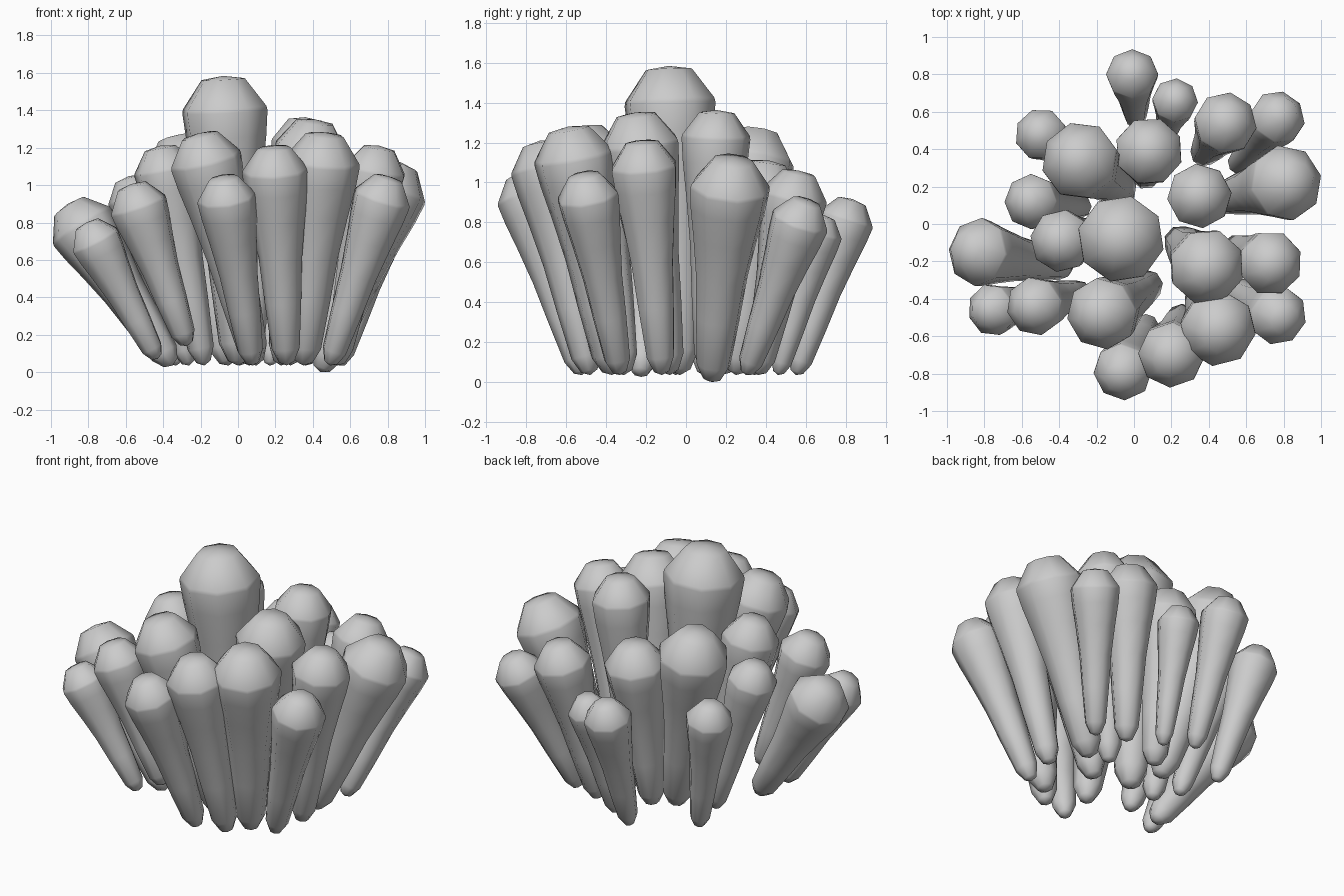
import bpy, bmesh, math
from mathutils import Vector

if "Cube" in bpy.data.objects:
    bpy.data.objects.remove(bpy.data.objects["Cube"])

SIDES = 8
# club outline: (fraction of the base-to-head distance, fraction of head radius)
STEM = [(0.02, 0.24), (0.09, 0.43), (0.33, 0.56), (0.55, 0.66),
        (0.75, 0.82), (0.9, 0.96), (1.0, 1.02)]
# blunt tip: (offset past the head in radii, fraction of head radius)
CAP = [(0.1, 1.0), (0.76, 0.52)]

# head x, head y, radius, top z, base x, base y
CLUBS = [
    # back
    (-.01, .80, .137, .92, .01, .55), (.22, .66, .12, .84, .17, .46),
    (.49, .54, .165, 1.06, .36, .36), (.77, .57, .145, .92, .54, .30),
    (.08, .39, .18, 1.11, .06, .25), (-.50, .48, .137, .92, -.33, .34),
    (-.29, .34, .205, 1.27, -.05, .17),
    # middle
    (.81, .22, .20, 1.13, .44, .13), (.35, .15, .17, 1.36, .28, .11),
    (-.55, .12, .145, 1.05, -.26, .09), (-.83, -.15, .18, .92, -.35, -.23),
    (-.39, -.09, .165, 1.21, -.18, -.05), (-.07, -.08, .23, 1.58, .0, -.03),
    (.39, -.23, .20, 1.35, .23, -.08), (.73, -.21, .17, 1.21, .53, -.12),
    # front
    (-.76, -.46, .137, .81, -.43, -.38), (-.53, -.44, .155, 1.01, -.27, -.36),
    (-.17, -.48, .19, 1.28, .10, -.31), (-.06, -.79, .155, 1.05, .08, -.52),
    (.20, -.70, .175, 1.21, .26, -.48), (.45, -.56, .20, 1.28, .35, -.37),
    (.77, -.49, .155, 1.05, .49, -.33),
]
FOOT = {7: 0.0, 15: 0.07, 16: 0.14}  # feet that differ from the usual height


def make_club(i, x, y, r, top, bx, by):
    base = Vector((bx, by, FOOT.get(i, 0.035)))
    head = Vector((x, y, top - 0.82 * r))
    axis = (head - base).normalized()
    side = axis.cross(Vector((0, 1, 0))).normalized()
    up = axis.cross(side)
    rings = [(base.lerp(head, t), f * r) for t, f in STEM]
    rings += [(head + axis * o * r, f * r) for o, f in CAP]

    bm = bmesh.new()
    loops = []
    for c, rad in rings:
        loop = []
        for k in range(SIDES):
            a = math.tau * k / SIDES + i * 0.7
            loop.append(bm.verts.new(c + (side * math.cos(a) + up * math.sin(a)) * rad))
        loops.append(loop)
    first, last = bm.verts.new(base), bm.verts.new(head + axis * 0.84 * r)
    for k in range(SIDES):
        n = (k + 1) % SIDES
        for p, q in zip(loops, loops[1:]):
            bm.faces.new((p[k], p[n], q[n], q[k]))
        bm.faces.new((first, loops[0][n], loops[0][k]))
        bm.faces.new((last, loops[-1][k], loops[-1][n]))
    bmesh.ops.recalc_face_normals(bm, faces=bm.faces)
    for f in bm.faces:
        f.smooth = True
    name = f"club_stalk_{i + 1:02d}"
    me = bpy.data.meshes.new(name)
    bm.to_mesh(me)
    bm.free()
    bpy.context.collection.objects.link(bpy.data.objects.new(name, me))


# cluster of club-shaped stalks fanning outwards
for i, club in enumerate(CLUBS):
    make_club(i, *club)
